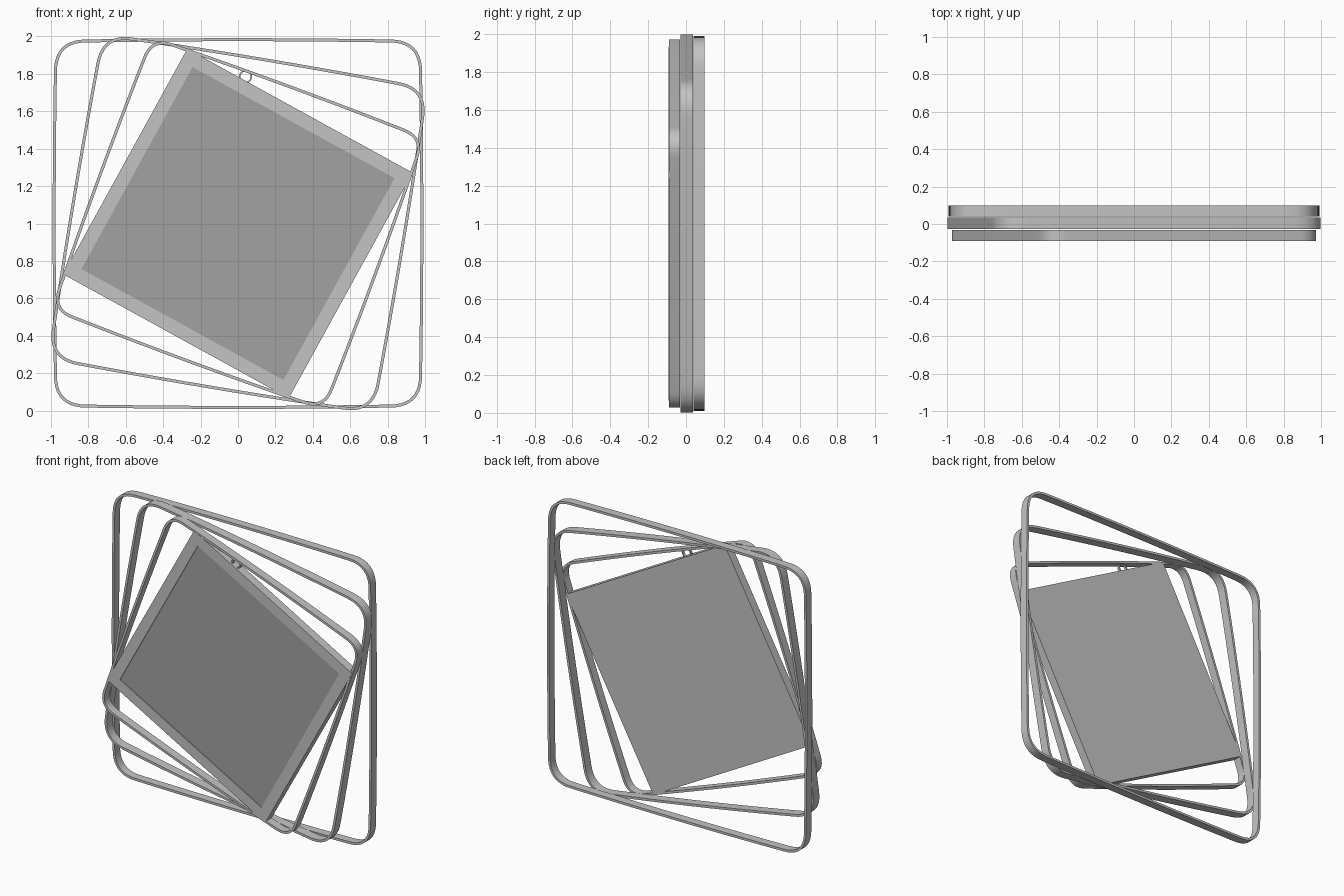
import bpy, bmesh, math
from mathutils import Matrix, Vector

if "Cube" in bpy.data.objects:
    bpy.data.objects.remove(bpy.data.objects["Cube"])

CENTRE = Vector((0, 0, 1))


def material(name, value):
    mat = bpy.data.materials.new(name)
    mat.use_nodes = True
    colour = (value, value, value, 1)
    mat.diffuse_color = colour
    mat.node_tree.nodes["Principled BSDF"].inputs["Base Color"].default_value = colour
    return mat


metal = material("brushed metal grey", 0.55)
glass = material("mirror glass grey", 0.36)


def finish(name, bm, mats):
    bmesh.ops.recalc_face_normals(bm, faces=bm.faces)
    mesh = bpy.data.meshes.new(name)
    bm.to_mesh(mesh)
    bm.free()
    for mat in mats:
        mesh.materials.append(mat)
    obj = bpy.data.objects.new(name, mesh)
    bpy.context.collection.objects.link(obj)
    bpy.ops.object.select_all(action="DESELECT")
    obj.select_set(True)
    bpy.context.view_layer.objects.active = obj
    bpy.ops.object.shade_smooth_by_angle(angle=math.radians(35))
    return obj


def band(name, path, y0, y1, thick, turn=0, centre=CENTRE):
    """Closed strip following an (x, z) path, extruded along y."""
    bm = bmesh.new()
    rows = [[bm.verts.new((x, y, z)) for x, z in path] for y in (y0, y1)]
    for i in range(len(path)):
        j = (i + 1) % len(path)
        bm.faces.new((rows[0][i], rows[0][j], rows[1][j], rows[1][i]))
    bm.transform(Matrix.Translation(centre) @ Matrix.Rotation(turn, 4, "Y"))
    obj = finish(name, bm, [metal])
    solid = obj.modifiers.new("thickness", "SOLIDIFY")
    solid.thickness = thick
    solid.offset = 0
    solid.use_even_offset = True
    split = obj.modifiers.new("crisp rims", "EDGE_SPLIT")
    split.split_angle = math.radians(40)


def soft_square(half, corner, bow, steps=10):
    """Square outline with curved corners and slightly bowed sides."""
    path = []
    signs = [Vector(s) for s in ((1, 1), (-1, 1), (-1, -1), (1, -1))]
    for k, sign in enumerate(signs):
        tip = sign * half
        along = (signs[(k + 1) % 4] - sign).normalized()
        before = (signs[k - 1] - sign).normalized() * corner
        for i in range(steps + 1):
            t = i / steps
            path.append(tip + before * (1 - t) ** 2 + along * corner * t ** 2)
        # Bowed side towards the next corner
        reach = half - corner
        for i in range(1, steps):
            s = 2 * i / steps - 1
            outward = Vector((along.y, -along.x)) * (half + bow * (1 - s * s))
            path.append(outward + along * reach * s)
    return path


# Three nested bands, each turned further and set further forward
for name, half, corner, y0, y1, turn in (
        ("back_band", 0.976, 0.165, 0.04, 0.098, 0),
        ("middle_band", 0.88, 0.165, -0.028, 0.036, 9.5),
        ("front_band", 0.775, 0.12, -0.09, -0.032, 20.2)):
    band(name, soft_square(half, corner, 0.007), y0, y1, 0.016, math.radians(turn))

# Square mirror with raised frame and slightly recessed glass
bm = bmesh.new()
bmesh.ops.create_cube(bm, size=1)
bm.transform(Matrix.Diagonal((1.376, 0.06, 1.376, 1)))
front = min(bm.faces, key=lambda f: f.calc_center_median().y)
bmesh.ops.inset_region(bm, faces=[front], thickness=0.072, use_even_offset=True)
pane = bmesh.ops.extrude_discrete_faces(bm, faces=[front])["faces"][0]
bmesh.ops.translate(bm, verts=pane.verts, vec=(0, 0.005, 0))
pane.material_index = 1
bm.transform(Matrix.Translation(CENTRE + Vector((0, -0.062, 0)))
             @ Matrix.Rotation(math.radians(28.8), 4, "Y"))
finish("mirror_panel", bm, [metal, glass])

# Small hanging loop on the upper edge
loop = [(0.031 * math.cos(a), 0.031 * math.sin(a))
        for a in (math.tau * i / 32 for i in range(32))]
band("hanging_loop", loop, -0.078, -0.06, 0.008, centre=Vector((0.04, 0, 1.785)))
